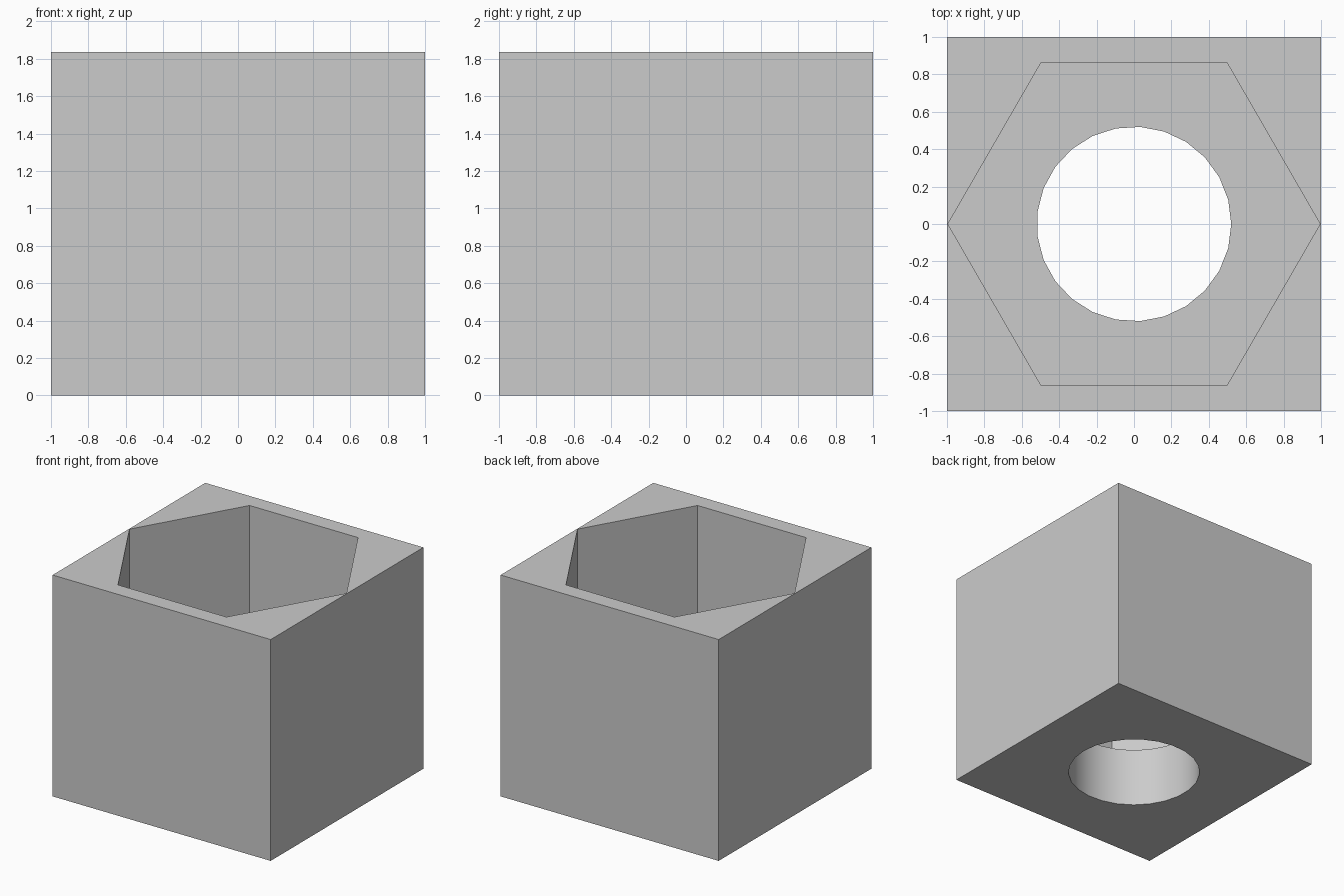
import bpy
import math

WIDTH = 2.0
HEIGHT = 1.835
FLOOR = 0.5          # thickness of the floor under the hexagonal pocket
HEX_RADIUS = 0.995
BORE_RADIUS = 0.52

default_cube = bpy.data.objects.get("Cube")
if default_cube:
    bpy.data.objects.remove(default_cube, do_unlink=True)

# Plain grey material
grey = bpy.data.materials.new("plain grey")
grey.use_nodes = True
colour = (0.6, 0.6, 0.6, 1.0)
grey.diffuse_color = colour
grey.node_tree.nodes["Principled BSDF"].inputs["Base Color"].default_value = colour


def prism(name, sides, radius, bottom, top):
    """Upright prism with its first corner on +x."""
    bpy.ops.mesh.primitive_cylinder_add(
        vertices=sides, radius=radius, depth=top - bottom,
        location=(0, 0, (bottom + top) / 2))
    obj = bpy.context.object
    obj.name = name
    # The primitive starts its ring on +y, so turn it to +x
    obj.rotation_euler.z = -math.pi / 2
    obj.data.materials.append(grey)
    return obj


# Cutters: hexagonal pocket from above, round bore through the floor
cutters = [
    prism("hexagon_cutter", 6, HEX_RADIUS, FLOOR, HEIGHT + 0.2),
    prism("bore_cutter", 25, BORE_RADIUS, -0.2, FLOOR + 0.2),
]

# Square block
bpy.ops.mesh.primitive_cube_add(size=1, location=(0, 0, HEIGHT / 2))
block = bpy.context.object
block.name = "block"
block.scale = (WIDTH, WIDTH, HEIGHT)
bpy.ops.object.transform_apply(location=True, rotation=True, scale=True)
block.data.materials.append(grey)

# Cut the pocket and the bore, then discard the cutters
for cutter in cutters:
    cut = block.modifiers.new(cutter.name, 'BOOLEAN')
    cut.operation = 'DIFFERENCE'
    cut.solver = 'EXACT'
    cut.object = cutter
    bpy.ops.object.modifier_apply(modifier=cut.name)
    bpy.data.objects.remove(cutter, do_unlink=True)

# Smooth bore wall, crisp block and pocket edges
bpy.ops.object.shade_smooth_by_angle(angle=math.radians(30))
